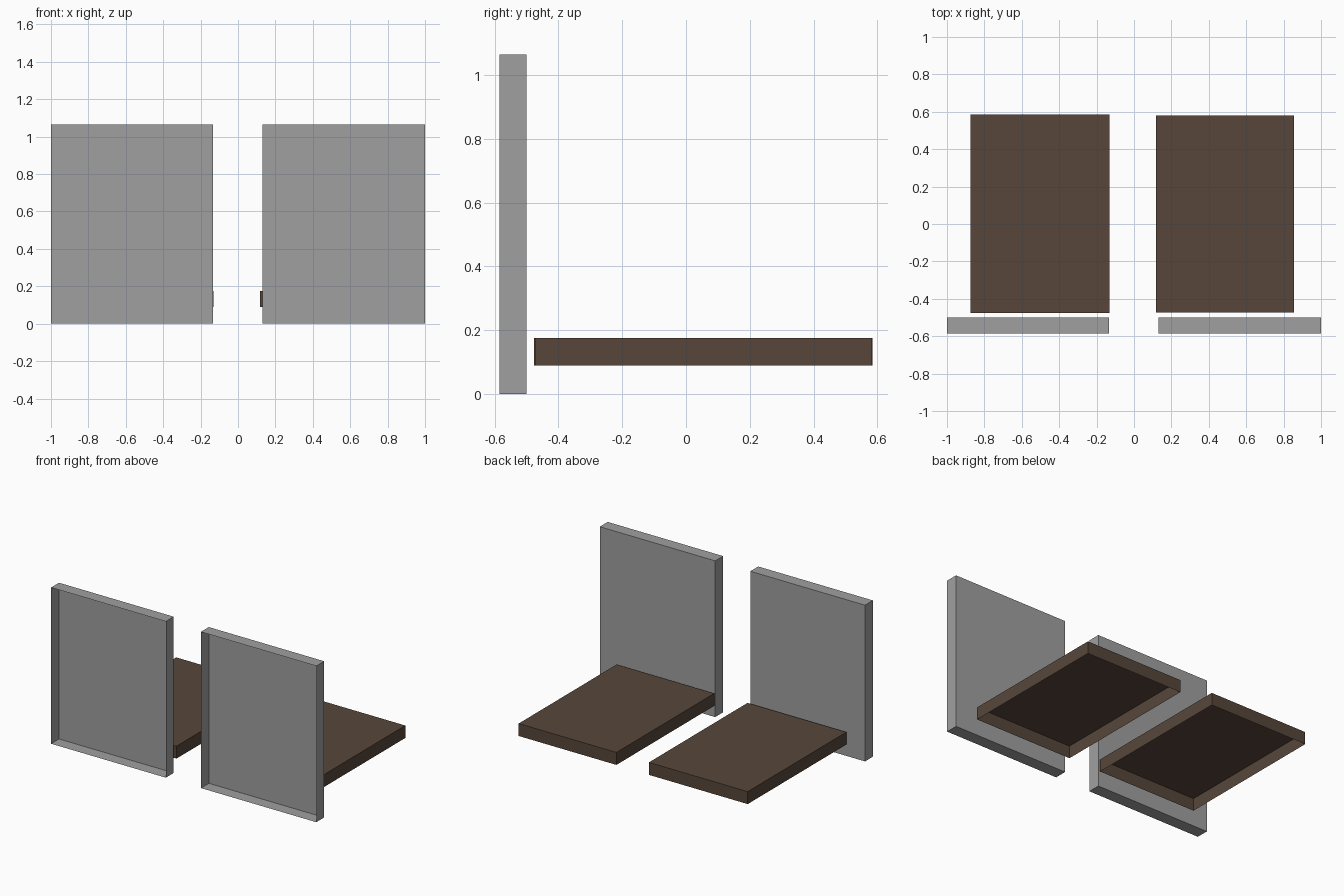
import bpy
import bmesh
from mathutils import Vector

cube = bpy.data.objects.get("Cube")
if cube:
    bpy.data.objects.remove(cube, do_unlink=True)


def make_material(name, color):
    mat = bpy.data.materials.new(name)
    mat.use_nodes = True
    mat.diffuse_color = color
    mat.node_tree.nodes["Principled BSDF"].inputs["Base Color"].default_value = color
    return mat


def open_box(name, low, high, open_side, mat):
    """Thin-walled box between two corners, without the face on its open side."""
    low, high = Vector(low), Vector(high)
    bm = bmesh.new()
    bmesh.ops.create_cube(bm, size=1)
    bmesh.ops.scale(bm, vec=high - low, verts=bm.verts)
    bmesh.ops.translate(bm, vec=(low + high) / 2, verts=bm.verts)
    bm.normal_update()
    lid = [f for f in bm.faces if f.normal.dot(Vector(open_side)) > 0.9]
    bmesh.ops.delete(bm, geom=lid, context='FACES')
    mesh = bpy.data.meshes.new(name)
    bm.to_mesh(mesh)
    bm.free()
    mesh.materials.append(mat)
    obj = bpy.data.objects.new(name, mesh)
    bpy.context.collection.objects.link(obj)
    return obj


grey = make_material("panel grey", (0.35, 0.35, 0.35, 1))
brown = make_material("dark brown", (0.095, 0.062, 0.043, 1))
FRONT, DOWN = (0, -1, 0), (0, 0, -1)

# Upright panels, hollow towards the front
open_box("right_panel", (-1, -0.585, 0), (-0.135, -0.5, 1.065), FRONT, grey)
open_box("left_panel", (0.13, -0.585, 0), (1, -0.5, 1.065), FRONT, grey)

# Flat trays behind the panels, hollow underneath
open_box("right_tray", (-0.875, -0.477, 0.09), (-0.13, 0.585, 0.175), DOWN, brown)
open_box("left_tray", (0.118, -0.473, 0.09), (0.855, 0.581, 0.175), DOWN, brown)
